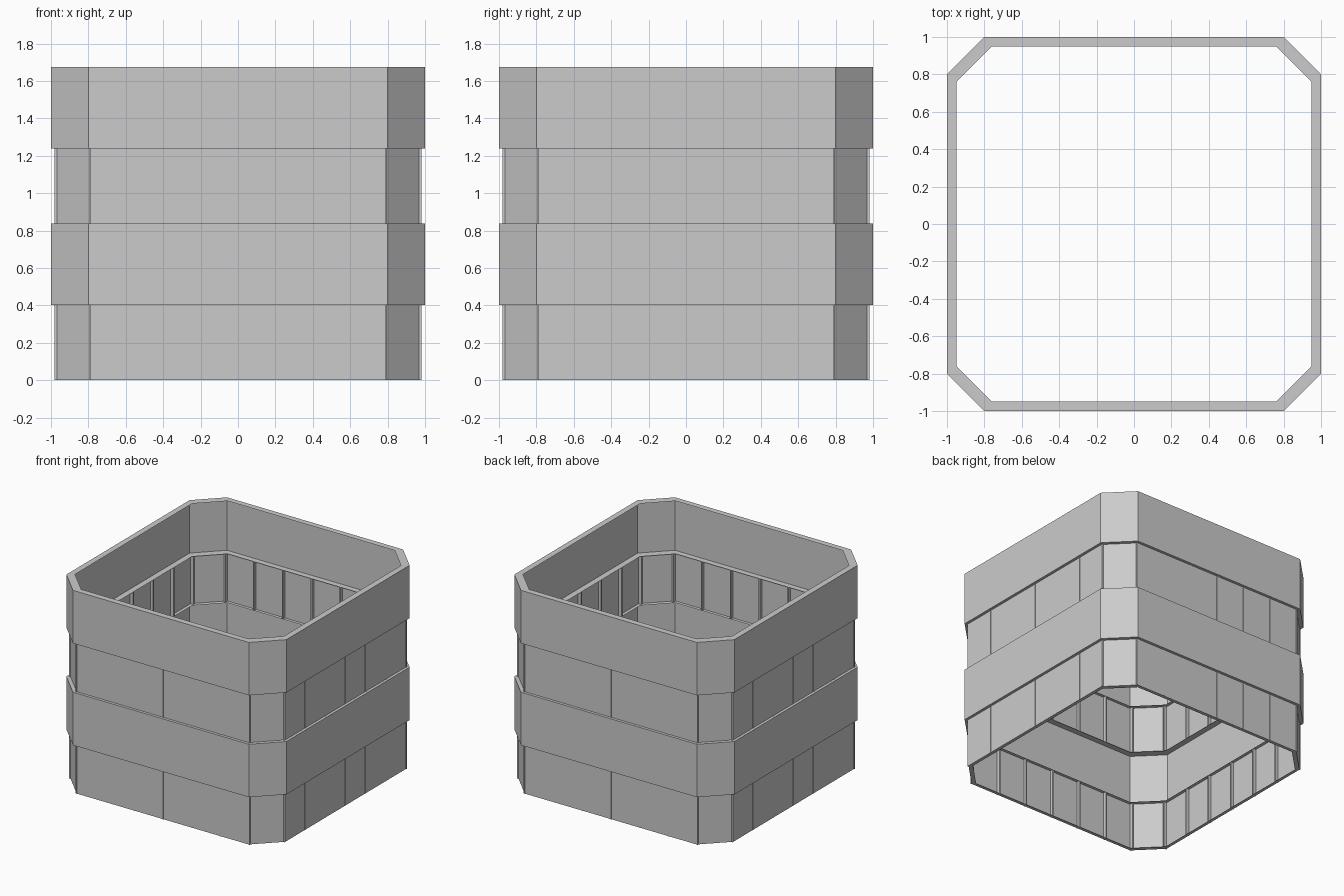
import bpy
import bmesh
from math import pi
from mathutils import Matrix, Vector

if "Cube" in bpy.data.objects:
    bpy.data.objects.remove(bpy.data.objects["Cube"])

CHAMFER = 0.8            # corner position as a share of the half width
WINDOW_H, BAND_H = 0.402, 0.435
FLOOR_H = WINDOW_H + BAND_H


def octagon(r):
    c = r * CHAMFER
    return [(c, -r), (r, -c), (r, c), (c, r), (-c, r), (-r, c), (-r, -c), (-c, -r)]


def add_object(name, bm):
    mesh = bpy.data.meshes.new(name)
    bm.to_mesh(mesh)
    bm.free()
    obj = bpy.data.objects.new(name, mesh)
    bpy.context.collection.objects.link(obj)


def hollow_ring(name, r_out, r_in, z0, z1):
    """Outer skin with a flat lip at the bottom and top, open inside."""
    bm = bmesh.new()
    loops = [[bm.verts.new((x, y, z)) for x, y in octagon(r)]
             for r, z in ((r_in, z0), (r_out, z0), (r_out, z1), (r_in, z1))]
    for a, b in zip(loops, loops[1:]):
        for i in range(8):
            j = (i + 1) % 8
            bm.faces.new((a[i], a[j], b[j], b[i]))
    add_object(name, bm)


def mullions(name, z0, z1):
    """Seven thin uprights on each long side, running inwards from the skin."""
    bm = bmesh.new()
    for side in range(4):
        turn = Matrix.Rotation(side * pi / 2, 4, 'Z')
        for k in range(7):
            x = -0.786 + k * 0.262
            place = Matrix.Translation(Vector((x, -0.965, (z0 + z1) / 2)))
            size = Matrix.Diagonal((0.011, 0.03, z1 - z0, 1))
            bmesh.ops.create_cube(bm, size=1, matrix=turn @ place @ size)
    add_object(name, bm)


# Two storeys: window ring with uprights, then a wider solid band
for n, level in enumerate(("lower", "upper")):
    z = n * FLOOR_H
    hollow_ring(level + "_window_wall", 0.977, 0.95, z, z + WINDOW_H)
    mullions(level + "_window_mullions", z, z + WINDOW_H)
    hollow_ring(level + "_wall_band", 1.0, 0.95, z + WINDOW_H, z + FLOOR_H)
